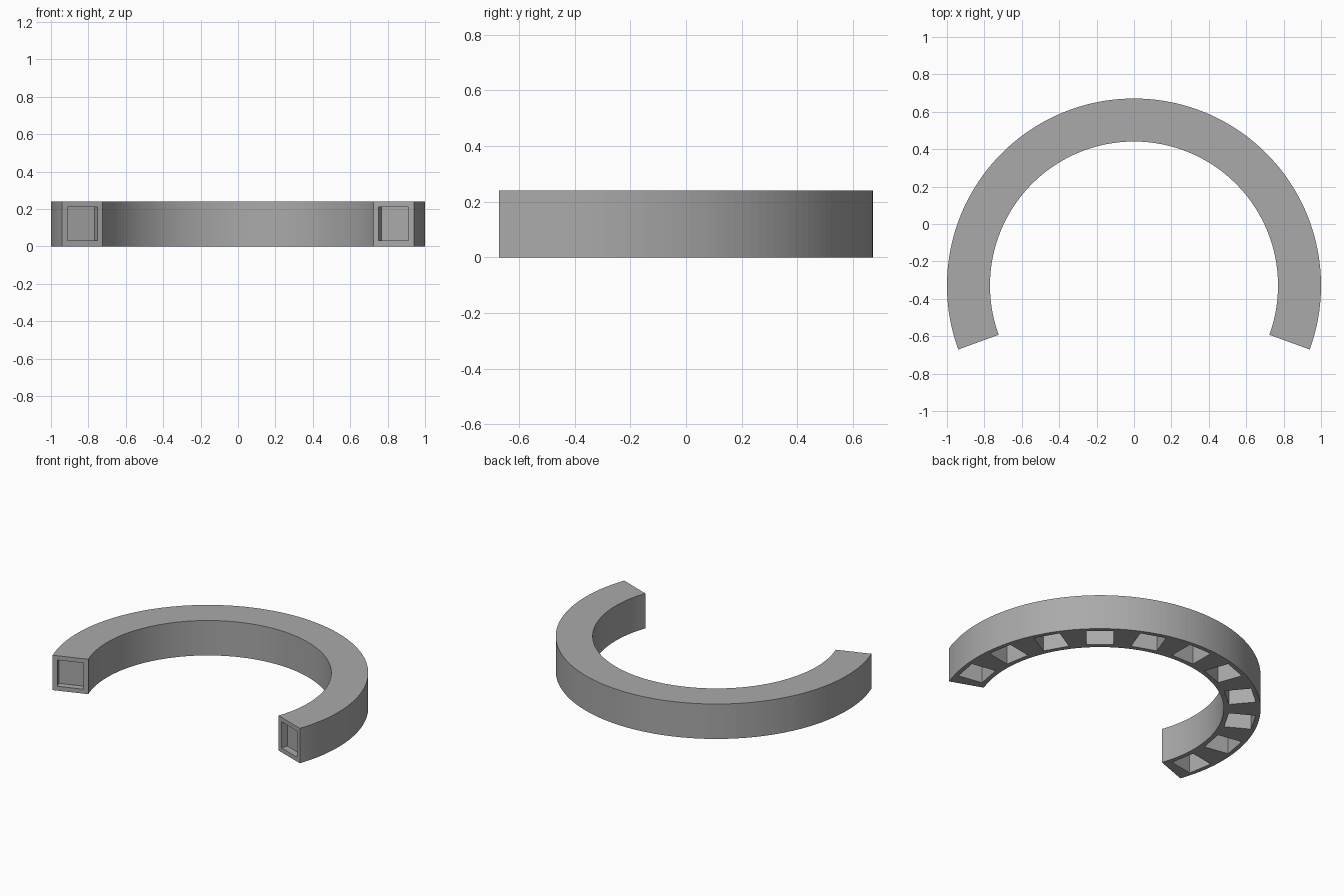
import bpy, bmesh
from math import radians, cos, sin
from mathutils import Matrix, Vector

if "Cube" in bpy.data.objects:
    bpy.data.objects.remove(bpy.data.objects["Cube"], do_unlink=True)

OUTER, INNER, HEIGHT = 1.0, 0.77, 0.24
CENTRE = Vector((0, -0.329, 0))
START, SWEEP, SEGMENTS, POCKETS = -20, 220, 110, 11
MID = (OUTER + INNER) / 2

grey = bpy.data.materials.new("plain grey")
grey.use_nodes = True
colour = (0.4, 0.4, 0.4, 1)
grey.diffuse_color = colour
grey.node_tree.nodes["Principled BSDF"].inputs["Base Color"].default_value = colour


def make_object(name, bm):
    bmesh.ops.recalc_face_normals(bm, faces=bm.faces)
    mesh = bpy.data.meshes.new(name)
    bm.to_mesh(mesh)
    bm.free()
    mesh.materials.append(grey)
    obj = bpy.data.objects.new(name, mesh)
    bpy.context.collection.objects.link(obj)
    return obj


def add_box(bm, angle, z, size):
    """Box on the arc's midline: size is radial, tangential, vertical."""
    a = radians(angle)
    place = Matrix.Translation(CENTRE + Vector((MID * cos(a), MID * sin(a), z)))
    bmesh.ops.create_cube(bm, size=1, matrix=place @ Matrix.Rotation(a, 4, 'Z')
                          @ Matrix.Diagonal((*size, 1)))


# Open ring: a rectangular section swept round the arc
bm = bmesh.new()
a = radians(START)
section = [bm.verts.new(CENTRE + Vector((r * cos(a), r * sin(a), z)))
           for r, z in ((INNER, 0), (OUTER, 0), (OUTER, HEIGHT), (INNER, HEIGHT))]
first = bm.faces.new(section)
spun = bmesh.ops.spin(bm, geom=[first], cent=CENTRE, axis=(0, 0, 1),
                      angle=radians(SWEEP), steps=SEGMENTS, use_duplicate=False)
if not first.is_valid or all(len(e.link_faces) == 2 for e in bm.edges) is False:
    bmesh.ops.holes_fill(bm, edges=[e for e in bm.edges if e.is_boundary], sides=4)
ring = make_object("open_ring", bm)

# Pockets: a row of deep square ones underneath, a shallow one in each end
bm = bmesh.new()
for i in range(POCKETS):
    add_box(bm, START + (i + 0.5) * SWEEP / POCKETS, 0, (0.17, 0.17, 0.4))
for end in (START, START + SWEEP):
    add_box(bm, end, HEIGHT / 2, (0.17, 0.09, 0.18))
cutter = make_object("pocket_cutter", bm)
cutter.hide_render = True

cut = ring.modifiers.new("pockets", 'BOOLEAN')
cut.operation = 'DIFFERENCE'
cut.solver = 'EXACT'
cut.object = cutter
bpy.context.view_layer.objects.active = ring
bpy.ops.object.modifier_apply(modifier=cut.name)
bpy.data.objects.remove(cutter, do_unlink=True)
